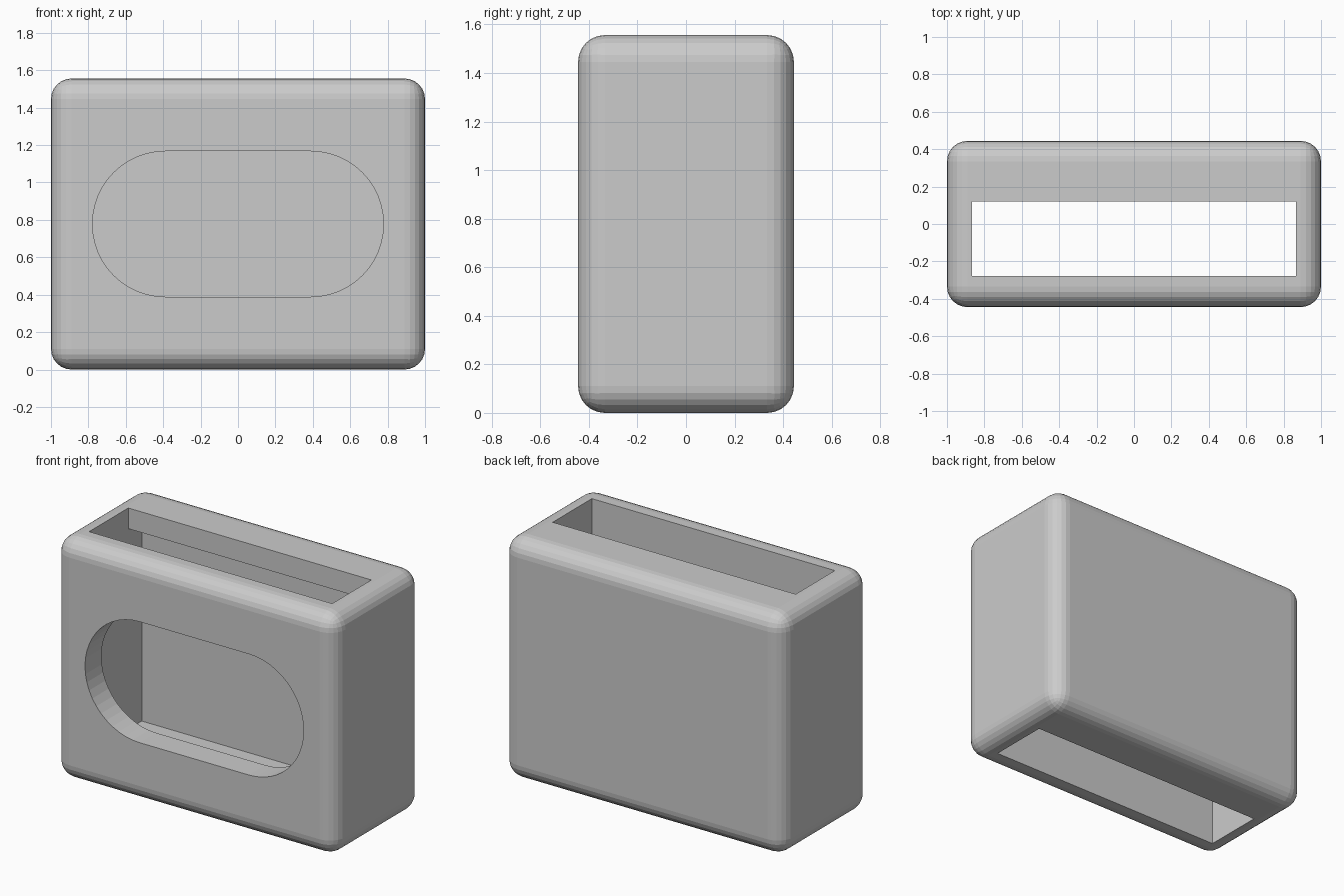
import bpy, bmesh
from math import pi, sin, cos

if "Cube" in bpy.data.objects:
    bpy.data.objects.remove(bpy.data.objects["Cube"])

W, D, H = 2.0, 0.889, 1.556      # outer size
R = 0.11                         # edge rounding


def link(name, bm):
    bmesh.ops.recalc_face_normals(bm, faces=bm.faces[:])
    mesh = bpy.data.meshes.new(name)
    bm.to_mesh(mesh)
    bm.free()
    obj = bpy.data.objects.new(name, mesh)
    bpy.context.collection.objects.link(obj)
    return obj


def prism(name, points, offset):
    """Closed outline pushed along an offset vector."""
    bm = bmesh.new()
    face = bm.faces.new([bm.verts.new(p) for p in points])
    ext = bmesh.ops.extrude_face_region(bm, geom=[face], use_keep_orig=True)
    verts = [g for g in ext["geom"] if isinstance(g, bmesh.types.BMVert)]
    bmesh.ops.translate(bm, verts=verts, vec=offset)
    return link(name, bm)


def block(name, x, y0, y1, z0, z1):
    pts = [(-x, y0, z0), (x, y0, z0), (x, y1, z0), (-x, y1, z0)]
    return prism(name, pts, (0, 0, z1 - z0))


# Rounded outer shell
shell = block("holder_body", W / 2, -D / 2, D / 2, 0, H)
bm = bmesh.new()
bm.from_mesh(shell.data)
bmesh.ops.bevel(bm, geom=bm.edges[:], offset=R, segments=6, profile=0.5,
                affect='EDGES')
bm.to_mesh(shell.data)
bm.free()

# Slot running through top and bottom
slot = block("slot_cutter", 0.865, -0.278, 0.12, -0.2, H + 0.2)

# Deeper inner cavity, leaving ledges at top and bottom behind the slot
cavity = block("cavity_cutter", 0.865, -0.278, 0.257, 0.133, H - 0.133)
slot_cavity = [slot, cavity]

# Stadium window in the front wall
r, half, n = 0.389, 0.389, 24
outline = []
for side, start in ((1, -pi / 2), (-1, pi / 2)):
    for i in range(n + 1):
        a = start + pi * i / n
        outline.append((side * half + r * cos(a), -0.7, H / 2 + r * sin(a)))
window = prism("window_cutter", outline, (0, 0.8, 0))

# Cut everything out of the shell
for cutter in slot_cavity + [window]:
    cutter.hide_render = True
    mod = shell.modifiers.new(cutter.name, 'BOOLEAN')
    mod.operation = 'DIFFERENCE'
    mod.solver = 'EXACT'
    mod.object = cutter
    bpy.context.view_layer.objects.active = shell
    bpy.ops.object.modifier_apply(modifier=mod.name)
    bpy.data.objects.remove(cutter)
